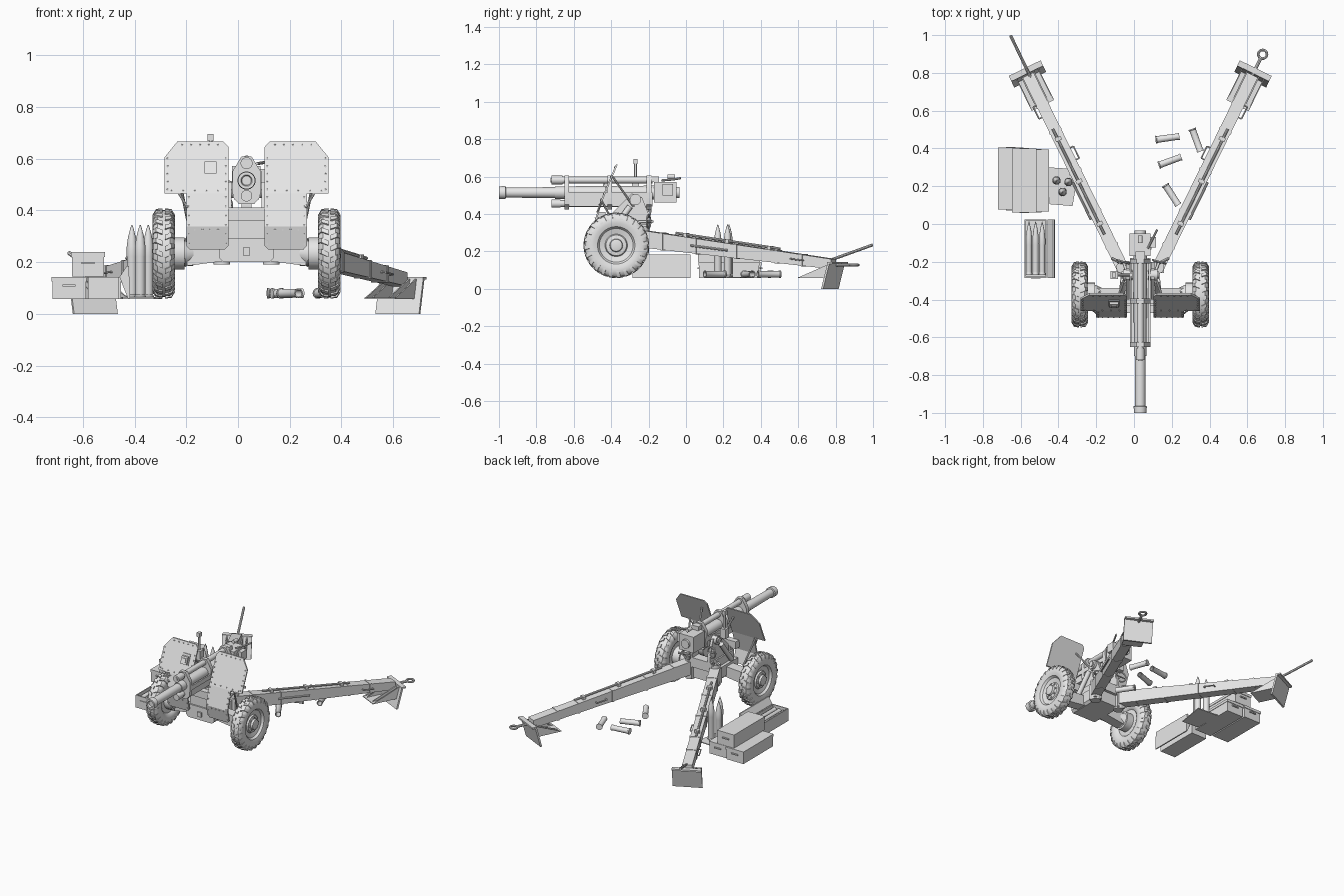
import bpy, bmesh, math
from mathutils import Vector as V, Matrix

if "Cube" in bpy.data.objects:
    bpy.data.objects.remove(bpy.data.objects["Cube"])

C = 0.033      # centre line of the gun
G = 0.058      # ground level under the wheels
grey = bpy.data.materials.new("plain_grey")
grey.diffuse_color = (0.8, 0.8, 0.8, 1)
grey.use_nodes = True
grey.node_tree.nodes["Principled BSDF"].inputs["Base Color"].default_value = grey.diffuse_color


def part(name, *shapes):
    bm = bmesh.new()
    for s in shapes:
        s(bm)
    bmesh.ops.recalc_face_normals(bm, faces=bm.faces)
    me = bpy.data.meshes.new(name)
    bm.to_mesh(me)
    bm.free()
    me.materials.append(grey)
    ob = bpy.data.objects.new(name, me)
    bpy.context.collection.objects.link(ob)
    return ob


def hull(pts):
    def f(bm):
        r = bmesh.ops.convex_hull(bm, input=[bm.verts.new(p) for p in pts])
        edges = [e for e in r["geom"] if isinstance(e, bmesh.types.BMEdge)]
        verts = [v for v in r["geom"] if isinstance(v, bmesh.types.BMVert)]
        bmesh.ops.dissolve_limit(bm, angle_limit=0.01, verts=verts, edges=edges)
    return f


def box(x0, x1, y0, y1, z0, z1):
    return hull([(x, y, z) for x in (x0, x1) for y in (y0, y1) for z in (z0, z1)])


def cyl(p0, p1, r, r2=None, n=20):
    p0, p1 = V(p0), V(p1)
    d = p1 - p0
    m = Matrix.Translation((p0 + p1) / 2) @ d.to_track_quat('Z', 'Y').to_matrix().to_4x4()
    return lambda bm: bmesh.ops.create_cone(bm, cap_ends=True, segments=n, radius1=r,
                                            radius2=r if r2 is None else r2, depth=d.length, matrix=m)


def lathe(o, axis, prof, n=24, closed=False):
    # revolve (offset, radius) points about an axis
    o = V(o)
    q = V(axis).to_track_quat('Z', 'Y')

    def f(bm):
        rings = [[bm.verts.new(o + q @ V((r * math.cos(a), r * math.sin(a), h)))
                  for a in (2 * math.pi * i / n for i in range(n))] for h, r in prof]
        for a, b in zip(rings, rings[1:] + (rings[:1] if closed else [])):
            for i in range(n):
                j = (i + 1) % n
                bm.faces.new((a[i], a[j], b[j], b[i]))
        if not closed:
            bm.faces.new(rings[0])
            bm.faces.new(rings[-1])
    return f


def ring(o, axis, R, r, n=20):
    return lathe(o, axis, [(r * math.sin(a), R + r * math.cos(a))
                           for a in (math.pi * k / 4 for k in range(8))], n, True)


def rod(pts, r, n=8):
    shapes = [cyl(a, b, r, n=n) for a, b in zip(pts, pts[1:])]
    return lambda bm: [s(bm) for s in shapes]


# barrel, recoil cylinders, cradle
def along(x, z, y0, y1, r, r2=None, n=24):
    return cyl((x, y0, z), (x, y1, z), r, r2, n)


part("barrel", lathe((C, -1, 0.515), (0, 1, 0), [(0.012, 0.018), (0, 0.022), (0, 0.033), (0.035, 0.035),
     (0.037, 0.027), (0.3, 0.029), (0.3, 0.033), (0.84, 0.037)], 28))
part("upper_recoil_cylinder", along(C, 0.582, -0.70, -0.18, 0.018), along(C, 0.582, -0.72, -0.66, 0.023),
     along(C, 0.582, -0.725, -0.72, 0.012))
part("lower_recoil_cylinder", along(C, 0.456, -0.71, -0.3, 0.018), along(C, 0.456, -0.72, -0.67, 0.022))
part("cradle", box(C - .047, C + .047, -0.645, -0.18, 0.44, 0.492),
     *[box(C + s * .05 - .005, C + s * .05 + .005, -0.645, -0.18, 0.485, 0.515) for s in (-1, 1)])
yoke = [(.03, .425), (.052, .45), (.055, .48), (.055, .55), (.03, .585), (.02, .607)]
for i, y in enumerate((-0.65, -0.42, -0.21)):
    part("cradle_yoke_%d" % i, hull([(C + s * x, y + d, z) for s in (-1, 1) for x, z in yoke for d in (0, .025)]))

# breech
part("breech_block", box(C - .056, C + .054, -0.17, -0.05, 0.462, 0.572), along(C, .515, -.05, -.035, .03),
     box(C - .025, C + .025, -.185, -.145, .572, .6), along(C, .6, -.1, -.06, .012),
     box(C + .054, C + .06, -.135, -.08, .485, .55))
part("breech_side_box", box(C + .054, C + .083, -0.125, -0.07, 0.50, 0.56))
part("breech_lever", rod([(C + .04, -.13, .58), (C + .07, -.07, .585), (C + .09, -.03, .592)], .006))

# upper carriage
cheek = [(-.40, .33), (-.2, .33), (-.2, .40), (-.235, .49), (-.29, .51), (-.33, .47), (-.40, .40)]
for s, n in ((-1, "left"), (1, "right")):
    part(n + "_cheek", hull([(C + s * x, y, z) for x in (.058, .075) for y, z in cheek]),
         cyl((C + s * .04, -.27, .478), (C + s * .092, -.27, .478), .03),
         cyl((C + s * .09, -.27, .478), (C + s * .1, -.27, .478), .018))
    part(n + "_balance_strut", cyl((C + s * .1, -.4, .30), (C + s * .09, -.3, .44), .016))
part("saddle", box(C - .085, C + .085, -.45, -.2, .28, .345), box(C - .11, C + .11, -.47, -.43, .36, .41),
     box(C - .075, C + .075, -.45, -.42, .25, .37))
part("elevation_arc", cyl((C - .02, -.27, .42), (C + .02, -.27, .42), .07))
part("lower_carriage", hull([(C + s * x, y, z) for s in (-1, 1) for x, z in ((.09, .2), (.105, .215), (.105, .29))
     for y in (-.46, -.22)]), box(C - .014, C + .014, -.47, -.455, .225, .257))
for z, x, y in ((.42, -.09, -.2), (.36, .1, -.2)):
    part("handwheel", ring((C + x, y, z), (.3, 1, 0), .035, .005), cyl((C + x, y, z), (C + x * .7, y - .08, z), .007),
         rod([(C + x - .033, y, z), (C + x + .033, y, z)], .004))
part("sight", cyl((-.106, -.27, .57), (-.106, -.27, .67), .007, n=12), box(-.117, -.095, -.282, -.258, .667, .695),
     box(-.125, -.085, -.29, -.25, .51, .575), rod([(-.106, -.27, .53), (C - .05, -.27, .50)], .009))

# shields
face = [(-.375, .665), (-.46, .464), (-.495, .337), (-.475, .248)]


def sy(z):
    for (ya, za), (yb, zb) in zip(face, face[1:]):
        if z >= zb - 1e-6:
            return ya + (yb - ya) * (za - z) / (za - zb)


def plate(s, pts, t=.01, d=0):
    return hull([(C + s * x, sy(z) + k - d, z) for x, z in pts for k in (0, t)])


def rivets(s, pts):
    return [cyl((C + s * x, sy(z) + .002, z), (C + s * x, sy(z) - .004, z - .001), .004, n=6) for x, z in pts]


up = [(.07, .464), (.07, .645), (.089, .665), (.268, .665), (.317, .605), (.317, .464)]
mid = [(.07, .464), (.233, .464), (.233, .337), (.07, .337)]
low = [(.07, .337), (.233, .337), (.233, .262), (.22, .248), (.085, .248), (.07, .262)]
for s, n in ((-1, "left"), (1, "right")):
    part(n + "_upper_shield", plate(s, up))
    part(n + "_lower_shield", plate(s, mid), plate(s, low))
    part(n + "_shield_rivets",
         *rivets(s, [(x, z) for x in (.08, .305) for z in (.48, .51, .54, .57, .6)]),
         *rivets(s, [(.11 + .035 * i, .652) for i in range(5)] + [(.11 + .045 * i, .475) for i in range(5)]),
         *rivets(s, [(x, .27 + .036 * i) for x in (.08, .223) for i in range(6)]),
         *rivets(s, [(.11 + .03 * i, .325) for i in range(4)]))
    part(n + "_shield_brace", rod([(C + s * .25, -.45, .47), (C + s * .215, -.36, .30)], .006),
         rod([(C + s * .12, sy(.6) + .01, .6), (C + s * .08, -.28, .44)], .006),
         rod([(C + s * .26, sy(.464) + .01, .464), (C + s * .228, sy(.41), .41)], .005))
part("sight_port", plate(-1, [(.11, .53), (.11, .6), (.168, .6), (.168, .53)], .006, .005),
     plate(-1, [(.116, .542), (.116, .588), (.162, .588), (.162, .542)], .02, .018),
     plate(-1, [(.125, .552), (.125, .578), (.153, .578), (.153, .552)], .01, .023))

# axle and wheels
tyre = [(-.03, .05), (-.025, .09), (-.036, .1), (-.042, .12), (-.042, .14), (-.036, .158), (-.024, .168), (.024, .168),
        (.036, .158), (.042, .14), (.042, .12), (.036, .1), (.022, .09), (.014, .06), (.024, .055), (.028, .035),
        (.042, .032), (.045, .02)]
for s, n in ((-1, "left"), (1, "right")):
    wx = C + s * .32
    part(n + "_wheel", lathe((wx, -.373, .233), (s, 0, 0), tyre, 40))
    lugs = []
    for i in range(24):
        for k in (-1, 1):
            a = 2 * math.pi * (i + .25 * k) / 24
            pts = []
            for x, r, w in ((.004, .175, .09), (.03, .172, .02), (.043, .15, 0)):
                for da in (w - .055, w + .055):
                    for rr in (r, r - .012):
                        pts.append((wx + k * x, -.373 + rr * math.cos(a + da), .233 + rr * math.sin(a + da)))
            lugs.append(hull(pts))
    part(n + "_tread", *lugs)
    part(n + "_wheel_bolts", *[cyl((wx + s * .01, -.373 + .045 * math.cos(a), .233 + .045 * math.sin(a)),
         (wx + s * .032, -.373 + .045 * math.cos(a), .233 + .045 * math.sin(a)), .006, n=6)
         for a in (math.pi * i / 4 for i in range(8))])
    part(n + "_brake_drum", cyl((wx - s * .02, -.373, .233), (wx - s * .08, -.373, .233), .062, n=24),
         cyl((wx - s * .08, -.373, .233), (wx - s * .115, -.373, .235), .052, .036))
    part(n + "_axle", hull([(C + s * x, -.373 + dy, z) for x, zs in ((.08, (.205, .275)), (.23, (.185, .265)))
                            for z in zs for dy in (-.035, .035)]))

# trails with spades
L = math.hypot(.495, 1.01)
for s, n in ((-1, "left"), (1, "right")):
    d = V((s * .495 / L, 1.01 / L, 0))
    side = V((d.y * s, -d.x * s, 0))           # points outward
    H = V((C + s * .095, -.23, 0))

    def P(u, v, z):
        return H + d * u + side * v + V((0, 0, z))

    def mz(u):
        return .268 - .134 * u / L

    def hh(u):
        return .046 - .019 * u / L

    def span(u0, u1, g=0, w=.032):
        return hull([P(u, k * (w + g), mz(u) + j * (hh(u) + g)) for u in (u0, u1) for k in (-1, 1) for j in (-1, 1)])

    part(n + "_trail", span(0, L + .01), *[span(u, u + .014, .003) for u in (.12, .32, .56, .8, .95)])
    part(n + "_trail_hinge", cyl(P(.0, 0, .19), P(.0, 0, .335), .032), box(H.x - .03, H.x + .03, -.26, -.2, .2, .3),
         rod([P(.02, -.02, .31), P(.03, .0, .36), P(.07, .03, .36)], .008))
    part(n + "_spade", hull([P(L + u + k, v, z) for u, z in ((-.018, 0), (.02, .14)) for v in (-.094, .094)
                             for k in (0, .012)]),
         hull([P(L + u, v, z) for u in (.018, .05) for v in (-.094, .094) for z in (.132, .143)]))
    part(n + "_spade_gussets", hull([P(L + u, v, z) for u in (-.17, 0) for v in (-.066, .066) for z in (.058, .063)]),
         *[hull([P(L + u, v + e, z) for u, z in ((-.17, .06), (0, .06), (.018, .135)) for e in (-.003, .003)])
           for v in (-.063, -.035, .035, .063)])
    # grab handles
    for k, u in ((1, .9), (-1, .62)):
        part(n + "_grab_handle", rod([P(u, k * .03, mz(u)), P(u, k * .05, mz(u)), P(u + .07, k * .05, mz(u + .07)),
                                      P(u + .07, k * .03, mz(u + .07))], .004))
    # stowed rod on top with clips
    part(n + "_stowed_rod", rod([P(.2, .008, mz(.2) + hh(.2) + .012), P(.82, .008, mz(.82) + hh(.82) + .012)], .007),
         *[hull([P(u + a, b, mz(u) + hh(u) + c) for a in (0, .02) for b in (-.012, .022) for c in (-.01, .018)])
           for u in (.25, .5, .75)])
    part(n + "_trail_tool", rod([P(.3, .038, mz(.3)), P(.52, .038, mz(.52))], .006))
    if s > 0:
        part("towing_eye", rod([P(L - .02, 0, .128), P(L + .11, 0, .128)], .009),
             ring(P(L + .132, 0, .128), (0, 0, 1), .023, .007))
part("handspike", rod([(-.52, .72, .135), (-.653, .997, .235)], .008))


# ammunition boxes
def crate(x0, x1, y0, y1, z0, z1):
    xm = (x0 + x1) / 2
    return [box(x0, x1, y0, y1, z0, z1 - .018), box(x0 - .003, x1 + .003, y0 - .004, y1 + .004, z1 - .018, z1),
            *[box(xm - .025, xm + .025, y - .004, y + .004, z0 + .048, z0 + .056) for y in (y0 - .004, y1 + .004)]]


part("crate_outer", *crate(-.717, -.588, .08, .40, G, .143))
part("crate_inner", *crate(-.58, -.452, .07, .39, G, .143))
part("crate_top", *crate(-.642, -.518, .065, .395, .145, .238))
ox0, ox1, oy0, oy1 = -.58, -.462, -.285, .025
part("open_crate", box(ox0, ox1, oy0, oy1, G, .066),
     *[box(x, x + .007, oy0, oy1, G, .143) for x in (ox0, ox1 - .007)],
     *[box(ox0, ox1, y, y + .007, G, .143) for y in (oy0, oy1 - .007)],
     box(-.545, -.495, oy0 - .004, oy0, .106, .114))
part("open_crate_lid", hull([(x + k, y, z) for x, z in ((-.458, .142), (-.43, .185), (-.425, G))
                             for k in (0, .008) for y in (oy0, oy1)]))

# shells and spent cases
shell = [(0, .021), (.006, .022), (.012, .019), (.018, .02), (.16, .02), (.165, .021), (.2, .02),
         (.235, .015), (.262, .008), (.282, .002)]
for i, (x, y) in enumerate(((-.41, .23), (-.347, .222), (-.378, .17))):
    part("standing_shell_%d" % i, lathe((x, y, G + .004), (0, 0, 1), shell, 20))
for i in range(3):
    part("crated_shell_%d" % i, lathe((-.556 + .035 * i, -.27, .115), (0, 1, 0), [(h, r * .8) for h, r in shell], 16))
part("ground_sheet", hull([(x, y, z) for x, y in ((-.457, .3), (-.293, .29), (-.325, .095), (-.447, .105))
                           for z in (G, G + .006)]))
case = [(0, .021), (.006, .021), (.008, .018), (.118, .017), (.122, .019), (.128, .019), (.128, .014), (.02, .014)]
for i, (x, y, a) in enumerate(((.177, .455, 8), (.19, .333, 20), (.33, .444, -70), (.2, .154, -57))):
    ax = V((math.cos(math.radians(a)), math.sin(math.radians(a)), 0))
    part("spent_case_%d" % i, lathe(V((x, y, G + .021)) - ax * .064, ax, case, 18))

# smooth round parts, keep edges sharp
bpy.ops.object.select_all(action='SELECT')
bpy.context.view_layer.objects.active = bpy.data.objects["barrel"]
bpy.ops.object.shade_smooth_by_angle(angle=math.radians(35))
